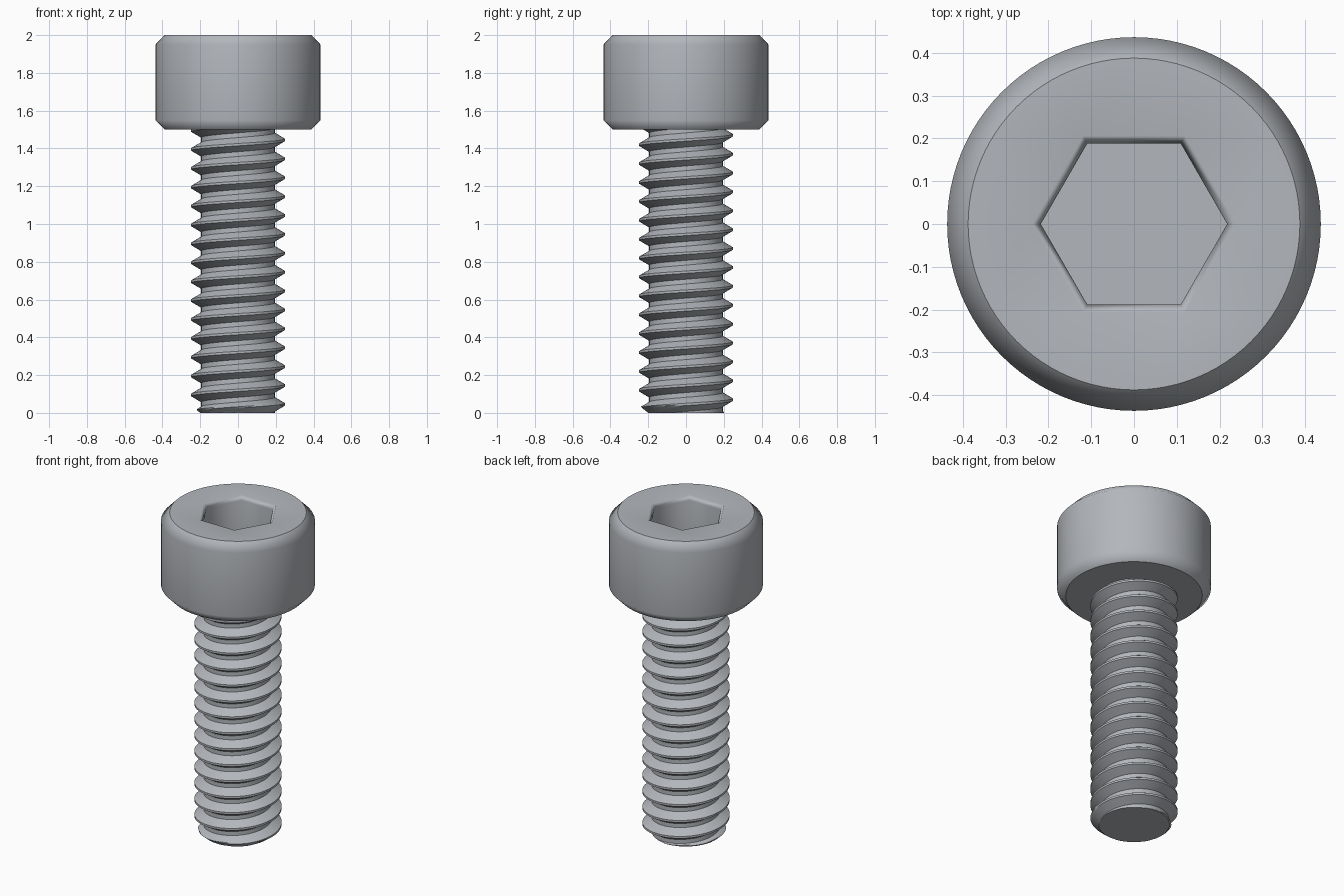
import bpy, bmesh, math
from mathutils import Vector

cube = bpy.data.objects.get("Cube")
if cube:
    bpy.data.objects.remove(cube, do_unlink=True)

PITCH = 0.1
HEAD_Z = 1.5
TOP_Z = 2.0

steel = bpy.data.materials.new("steel grey")
steel.use_nodes = True
colour = (0.45, 0.47, 0.50, 1)
steel.diffuse_color = colour
steel.node_tree.nodes["Principled BSDF"].inputs["Base Color"].default_value = colour


def make_object(name, bm):
    bmesh.ops.recalc_face_normals(bm, faces=bm.faces)
    mesh = bpy.data.meshes.new(name)
    bm.to_mesh(mesh)
    bm.free()
    mesh.materials.append(steel)
    obj = bpy.data.objects.new(name, mesh)
    bpy.context.collection.objects.link(obj)
    return obj


def ring(bm, radius, z, sides):
    angles = [math.tau * i / sides for i in range(sides)]
    return [bm.verts.new((radius * math.cos(a), radius * math.sin(a), z)) for a in angles]


def loop_edges(bm, verts):
    pairs = zip(verts, verts[1:] + verts[:1])
    return [bm.edges.get(p) or bm.edges.new(p) for p in pairs]


def skin(bm, rings):
    for low, high in zip(rings, rings[1:]):
        n = len(low)
        for i in range(n):
            j = (i + 1) % n
            bm.faces.new((low[i], low[j], high[j], high[i]))


# Cap head: chamfered cylinder with a hexagonal socket
bm = bmesh.new()
body = [ring(bm, r, z, 96) for r, z in
        ((0.388, HEAD_Z), (0.437, HEAD_Z + 0.05), (0.437, TOP_Z - 0.05), (0.388, TOP_Z))]
socket = [ring(bm, r, z, 6) for r, z in
          ((0.238, TOP_Z), (0.218, TOP_Z - 0.025), (0.218, TOP_Z - 0.25))]
skin(bm, body)
skin(bm, socket)
bm.faces.new(body[0])
bm.faces.new(socket[-1])
bmesh.ops.bridge_loops(bm, edges=loop_edges(bm, body[-1]) + loop_edges(bm, socket[0]))
for face in bm.faces:
    face.smooth = True
for rim in (body[0], body[-1], socket[-1]):
    for edge in loop_edges(bm, rim):
        edge.smooth = False
head = make_object("cap_head", bm)
weighted = head.modifiers.new("weighted normals", 'WEIGHTED_NORMAL')
weighted.keep_sharp = True


# Threaded shank: helical rows, trimmed flat at both ends
SIDES, ROWS, TURNS = 72, 16, 18
CREST, ROOT = 0.248, 0.195


def thread_radius(row):
    # Distance from crest centre in rows: crest flat, straight flank, root flat
    d = abs((row + ROWS / 2) % ROWS - ROWS / 2)
    return CREST + (ROOT - CREST) * min(max((d - 1) / 5, 0), 1)


bm = bmesh.new()
total = ROWS * TURNS
columns = []
for i in range(SIDES):
    a = math.tau * i / SIDES
    column = []
    for k in range(total):
        z = 0.045 + PITCH * (k / ROWS - 2 + i / SIDES)
        r = min(thread_radius(k), 0.2 + 1.25 * max(z, 0))
        column.append(bm.verts.new((r * math.cos(a), r * math.sin(a), z)))
    columns.append(column)
for i in range(SIDES):
    here, there = columns[i], columns[(i + 1) % SIDES]
    shift = ROWS if i == SIDES - 1 else 0
    for k in range(total - 1 - shift):
        bm.faces.new((here[k], there[k + shift], there[k + shift + 1], here[k + 1]))
for z, up in ((0, -1), (HEAD_Z, 1)):
    cut = bmesh.ops.bisect_plane(
        bm, geom=bm.verts[:] + bm.edges[:] + bm.faces[:], dist=1e-5,
        plane_co=Vector((0, 0, z)), plane_no=Vector((0, 0, up)), clear_outer=True)
    rim = [e for e in cut["geom_cut"] if isinstance(e, bmesh.types.BMEdge)]
    bmesh.ops.holes_fill(bm, edges=rim, sides=0)
shank = make_object("threaded_shank", bm)

bpy.ops.object.select_all(action='DESELECT')
shank.select_set(True)
bpy.context.view_layer.objects.active = shank
bpy.ops.object.shade_smooth_by_angle(angle=math.radians(30))
